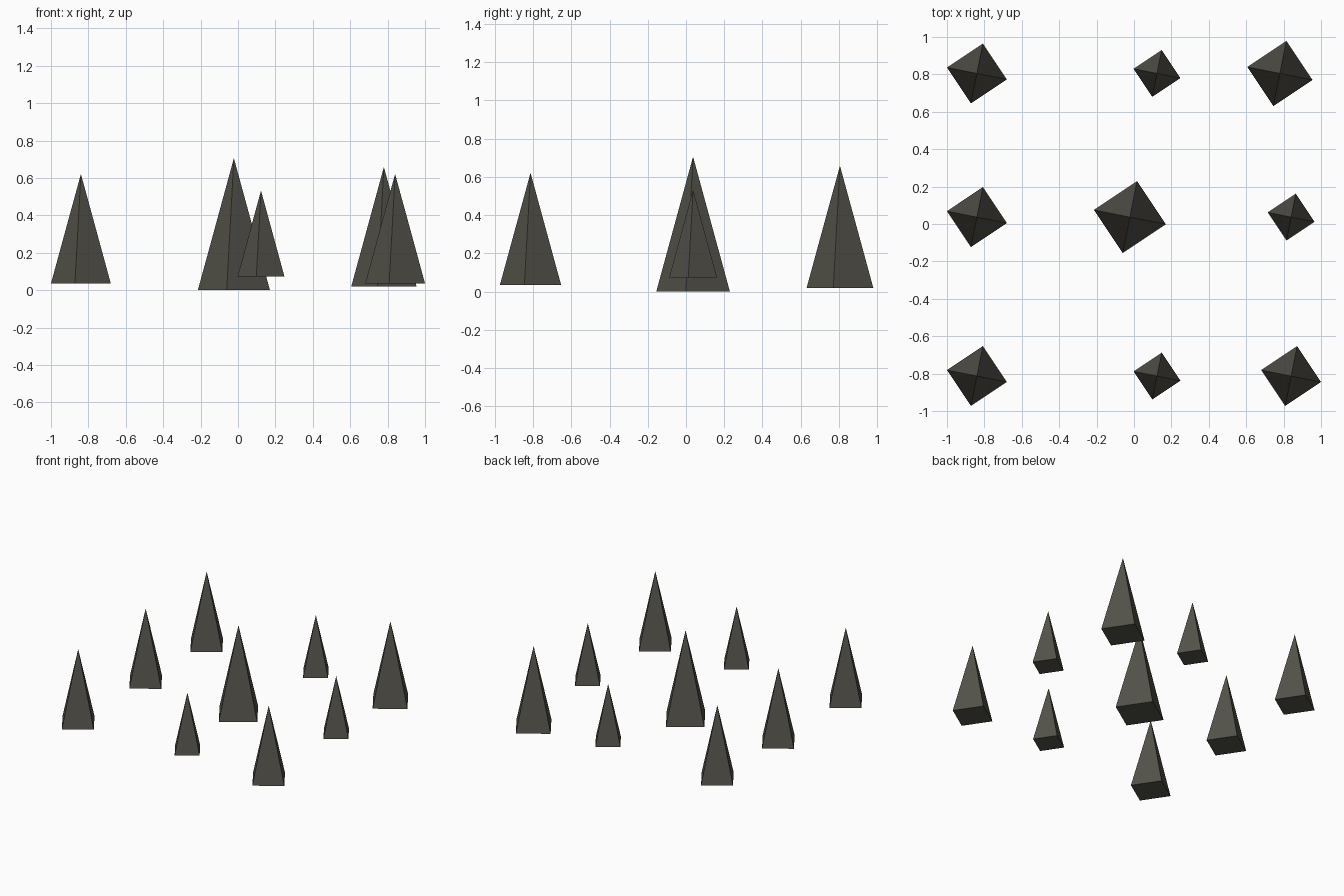
import bpy, bmesh, math
from mathutils import Matrix

if "Cube" in bpy.data.objects:
    bpy.data.objects.remove(bpy.data.objects["Cube"])

# Dark stone colour shared by every spike
stone = bpy.data.materials.new("dark_stone")
stone.diffuse_color = (0.086, 0.084, 0.068, 1)
stone.use_nodes = True
stone.node_tree.nodes["Principled BSDF"].inputs["Base Color"].default_value = stone.diffuse_color

RADIUS, HEIGHT, PIVOT = 0.1965, 0.706, 0.21   # full-size spike
TURN = math.radians(-11.3)                    # direction of one base corner


def spike(name, x, y, s):
    """Four-sided pyramid scaled by s about its pivot height."""
    bm = bmesh.new()
    bmesh.ops.create_cone(bm, cap_ends=True, segments=4, radius1=RADIUS * s,
                          radius2=0, depth=HEIGHT * s)
    bmesh.ops.remove_doubles(bm, verts=bm.verts, dist=1e-5)
    # point one corner along +x first, then apply the shared turn
    corner = max((v for v in bm.verts if v.co.z < 0), key=lambda v: v.co.x + 0.01 * v.co.y)
    angle = TURN - math.atan2(corner.co.y, corner.co.x)
    bm.transform(Matrix.Translation((x, y, PIVOT * (1 - s) + HEIGHT * s / 2))
                 @ Matrix.Rotation(angle, 4, 'Z'))
    bmesh.ops.recalc_face_normals(bm, faces=bm.faces)
    mesh = bpy.data.meshes.new(name)
    bm.to_mesh(mesh)
    bm.free()
    mesh.materials.append(stone)
    bpy.context.collection.objects.link(bpy.data.objects.new(name, mesh))


# Rows from back to front: (x, scale) for left, middle, right
rows = {
    "back": (0.805, [(-0.84, 0.83), (0.123, 0.65), (0.78, 0.905)]),
    "centre": (0.037, [(-0.84, 0.83), (-0.022, 1.0), (0.84, 0.65)]),
    "front": (-0.813, [(-0.84, 0.83), (0.123, 0.65), (0.84, 0.83)]),
}
for row, (y, spikes) in rows.items():
    for side, (x, s) in zip(("left", "middle", "right"), spikes):
        spike(f"spike_{row}_{side}", x, y, s)
